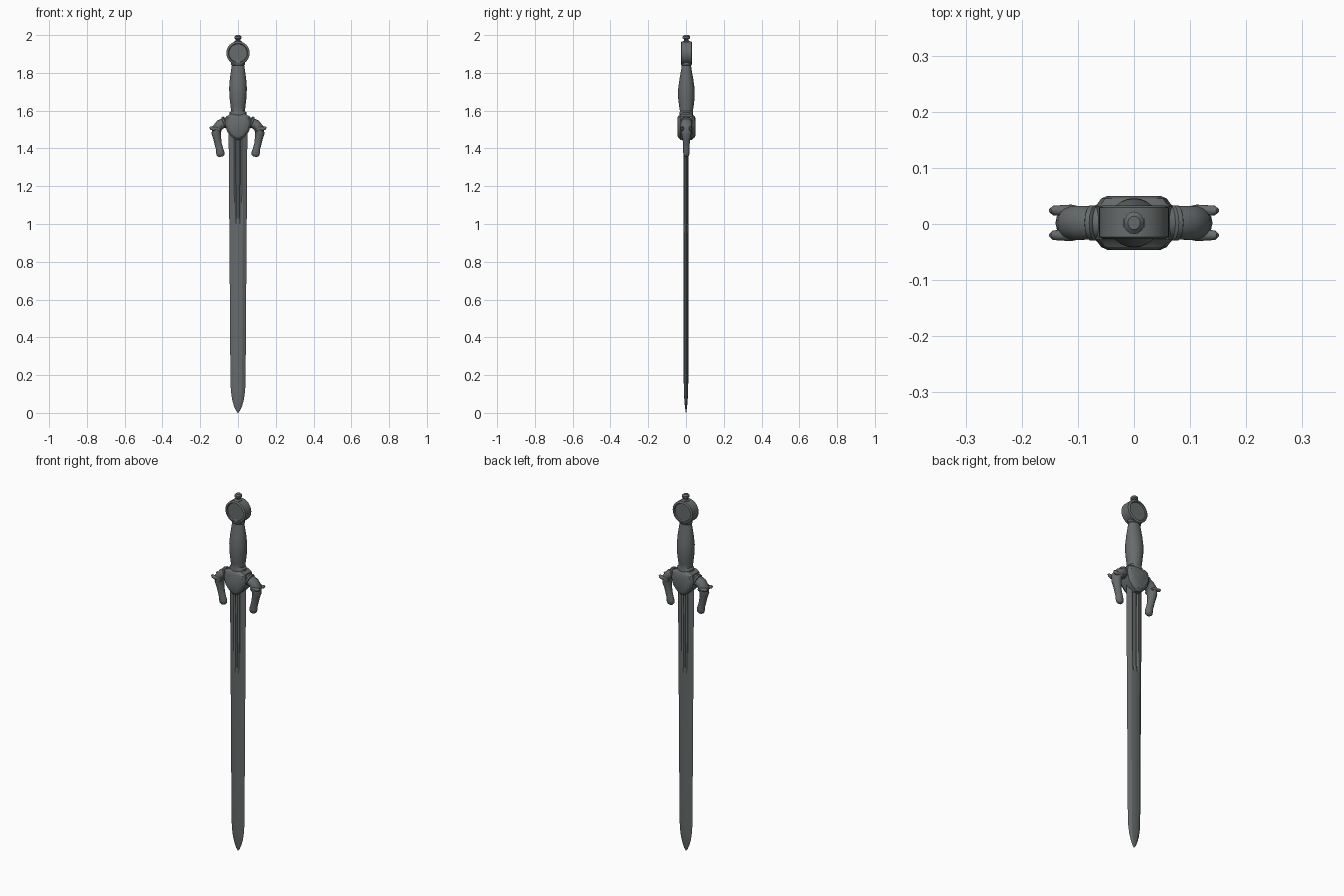
import bpy, bmesh, math
from mathutils import Vector

steel = bpy.data.materials.new("dark grey steel")
steel.diffuse_color = (0.135, 0.148, 0.148, 1)


def finish(name, bm, angle=35):
    bmesh.ops.recalc_face_normals(bm, faces=bm.faces)
    me = bpy.data.meshes.new(name)
    bm.to_mesh(me)
    bm.free()
    me.materials.append(steel)
    ob = bpy.data.objects.new(name, me)
    bpy.context.collection.objects.link(ob)
    bpy.ops.object.select_all(action='DESELECT')
    bpy.context.view_layer.objects.active = ob
    ob.select_set(True)
    bpy.ops.object.shade_smooth_by_angle(angle=math.radians(angle))
    return ob


def loft(name, rings, angle=35):
    """Skin closed rings of equal length and cap both ends."""
    bm = bmesh.new()
    vs = [[bm.verts.new(p) for p in r] for r in rings]
    n = len(vs[0])
    for a, b in zip(vs, vs[1:]):
        for i in range(n):
            j = (i + 1) % n
            bm.faces.new((a[i], a[j], b[j], b[i]))
    bm.faces.new(vs[0])
    bm.faces.new(vs[-1])
    return finish(name, bm, angle)


def ellipse(c, u, v, n=20):
    c, u, v = Vector(c), Vector(u), Vector(v)
    return [c + u * math.cos(2 * math.pi * i / n) + v * math.sin(2 * math.pi * i / n) for i in range(n)]


def turned(name, prof, n=24):
    """Upright turned part from (z, x radius, y radius)."""
    return loft(name, [ellipse((0, 0.002, z), (rx, 0, 0), (0, ry, 0), n) for z, rx, ry in prof])


def tube(name, path, n=14):
    """Sweep in an xz plane; path of (x, y, z, in-plane radius, y radius)."""
    pts = [Vector(p[:3]) for p in path]
    rings = []
    for i, p in enumerate(path):
        t = (pts[min(i + 1, len(pts) - 1)] - pts[max(i - 1, 0)]).normalized()
        side = t.cross(Vector((0, 1, 0))).normalized()
        rings.append(ellipse(pts[i], side * p[3], (0, p[4], 0), n))
    return loft(name, rings, 50)


# Blade: ridge with twin grooves that fade out, rounded point
def blade_ring(z, w, t, groove):
    half = [(w, 0), (w * 0.55, t * 0.85), (w * 0.42, t * 0.9), (w * 0.25, t * (0.95 - groove)),
            (w * 0.1, t)]
    front = half + [(-x, y) for x, y in reversed(half)]
    back = [(x, -y) for x, y in reversed(front[1:-1])]
    return [(x, y, z) for x, y in front + back]


loft("blade", [blade_ring(*r) for r in [
    (0.0, 0.002, 0.001, 0), (0.012, 0.011, 0.003, 0), (0.035, 0.021, 0.006, 0), (0.07, 0.031, 0.009, 0),
    (0.11, 0.037, 0.011, 0), (0.16, 0.040, 0.012, 0), (0.8, 0.0445, 0.0125, 0), (1.0, 0.046, 0.013, 0),
    (1.04, 0.0465, 0.013, 0.5), (1.4, 0.049, 0.013, 0.5), (1.5, 0.049, 0.013, 0.5)]], 20)

# Grip
turned("grip", [(1.575, 0.046, 0.036), (1.59, 0.046, 0.036), (1.597, 0.037, 0.034), (1.62, 0.039, 0.038),
                (1.67, 0.045, 0.044), (1.72, 0.047, 0.043), (1.77, 0.043, 0.036), (1.82, 0.036, 0.027),
                (1.838, 0.033, 0.025), (1.842, 0.037, 0.028), (1.855, 0.037, 0.028), (1.865, 0.03, 0.024)])

# Pommel disc lying across y with a shallow recess on both faces
disc = [(-0.021, 0.045), (-0.021, 0.048), (-0.027, 0.051), (-0.027, 0.056), (-0.023, 0.062),
        (0.029, 0.062), (0.033, 0.056), (0.033, 0.051), (0.027, 0.048), (0.027, 0.045)]
loft("pommel", [ellipse((0, y, 1.905), (r, 0, 0), (0, 0, r), 40) for y, r in disc])
turned("pommel_finial", [(1.955, 0.020, 0.020), (1.967, 0.020, 0.020), (1.971, 0.012, 0.012),
                         (1.978, 0.012, 0.012), (1.983, 0.018, 0.020), (1.993, 0.018, 0.020),
                         (2.0, 0.011, 0.012)], 16)

# Guard centre: shield outline, stepped forward to a raised smaller plate
outline = [(0.062, 1.57), (0.07, 1.535), (0.058, 1.49), (0.035, 1.462), (0.012, 1.445)]
shield = [(-0.04, 1.582), (0.04, 1.582)] + outline + [(-x, z) for x, z in reversed(outline)]


def shield_ring(y, s):
    return [(x * s, y, 1.52 + (z - 1.52) * s) for x, z in shield]


loft("guard_shield", [shield_ring(y, s) for y, s in [
    (-0.046, 0.68), (-0.041, 0.84), (-0.032, 0.93), (-0.028, 1.0), (0.032, 1.0), (0.036, 0.93),
    (0.045, 0.84), (0.05, 0.68)]], 25)

# Guard arms: curved quillons shaped as drooping beast heads, with collar and ears
for side, s in (("left", -1), ("right", 1)):
    tube("guard_arm_" + side, [(s * x, y, z, r, ry) for x, y, z, r, ry in [
        (0.03, 0.002, 1.54, 0.030, 0.030), (0.07, 0.002, 1.537, 0.027, 0.030),
        (0.095, 0.002, 1.526, 0.026, 0.031), (0.112, 0.002, 1.505, 0.026, 0.031),
        (0.115, 0.002, 1.478, 0.025, 0.027), (0.110, 0.002, 1.452, 0.021, 0.021),
        (0.105, 0.002, 1.425, 0.019, 0.018), (0.098, 0.002, 1.398, 0.019, 0.017),
        (0.094, 0.002, 1.378, 0.022, 0.017), (0.092, 0.002, 1.364, 0.020, 0.015),
        (0.091, 0.002, 1.356, 0.011, 0.008)]])
    tube("guard_collar_" + side, [(s * x, 0.002, z, r, ry) for x, z, r, ry in [
        (0.066, 1.540, 0.027, 0.028), (0.069, 1.539, 0.032, 0.032),
        (0.077, 1.536, 0.032, 0.032), (0.080, 1.535, 0.026, 0.028)]])
    for y in (-0.02, 0.024):
        tube("beast_ear_" + side, [(s * x, y, z, r, r) for x, z, r in [
            (0.095, 1.495, 0.007), (0.112, 1.507, 0.011), (0.130, 1.503, 0.010),
            (0.143, 1.508, 0.009), (0.149, 1.513, 0.004)]], 10)
